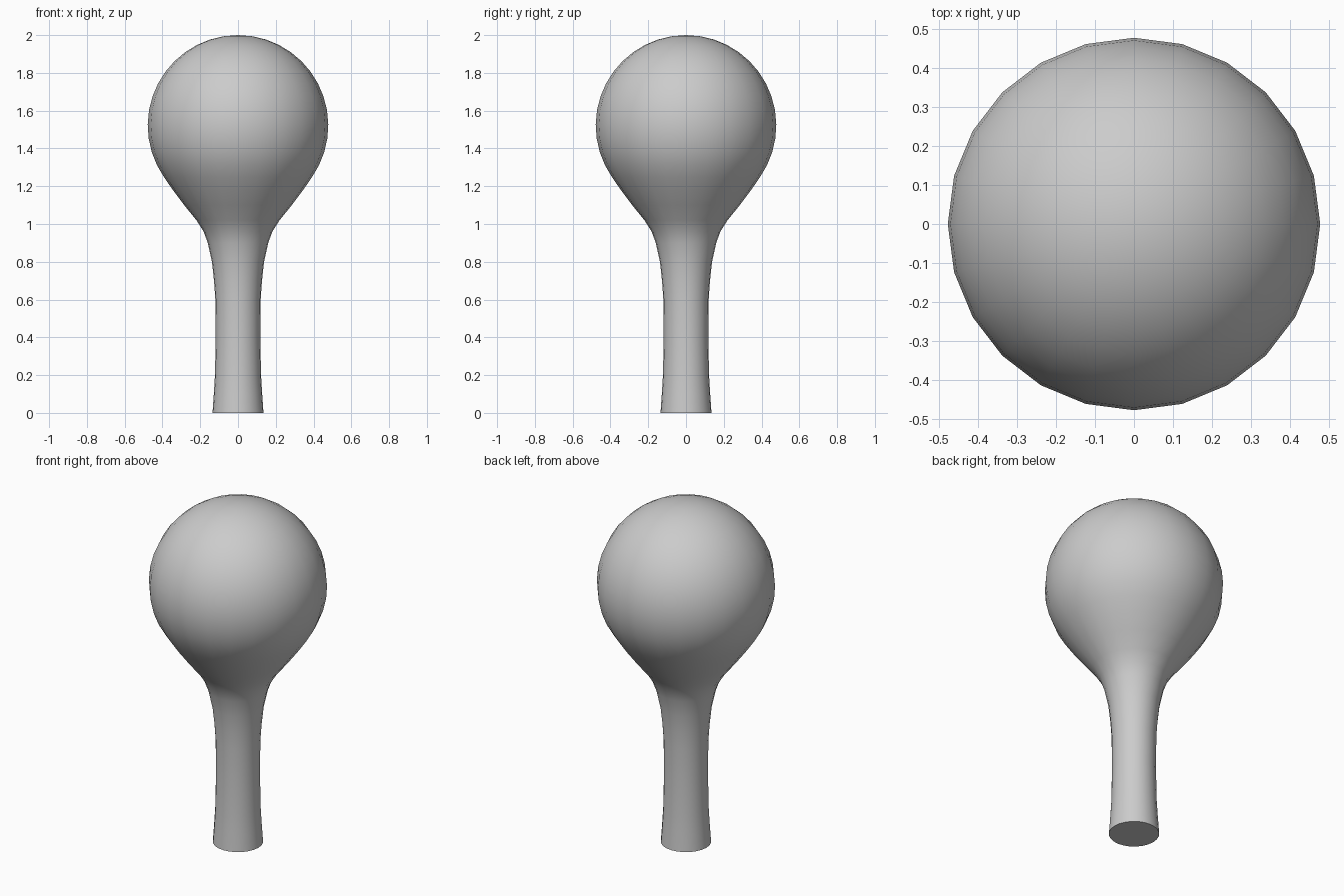
import bpy, bmesh
from math import sin, cos, pi, radians

SIDES = 24
HEAD_Z, HEAD_R = 1.522, 0.478

cube = bpy.data.objects.get("Cube")
if cube:
    bpy.data.objects.remove(cube, do_unlink=True)

grey = bpy.data.materials.new("plain_grey")
grey.use_nodes = True
colour = (0.6, 0.6, 0.6, 1)
grey.diffuse_color = colour
grey.node_tree.nodes["Principled BSDF"].inputs["Base Color"].default_value = colour

# Stem and flared neck as (radius, height), then the round head up to its pole
profile = [(0.135, 0), (0.128, 0.1), (0.122, 0.2), (0.118, 0.4), (0.12, 0.6),
           (0.127, 0.7), (0.138, 0.8), (0.16, 0.9), (0.182, 0.96),
           (0.22, 1.02), (0.285, 1.1), (0.345, 1.18)]
STEPS = 14
start = radians(-35)
for i in range(STEPS):
    a = start + (pi / 2 - start) * i / STEPS
    profile.append((HEAD_R * cos(a), HEAD_Z + HEAD_R * sin(a)))

# Lathe the profile into rings
bm = bmesh.new()
rings = [[bm.verts.new((r * cos(2 * pi * k / SIDES), r * sin(2 * pi * k / SIDES), z))
          for k in range(SIDES)] for r, z in profile]
pole = bm.verts.new((0, 0, HEAD_Z + HEAD_R))
for low, high in zip(rings, rings[1:]):
    for k in range(SIDES):
        n = (k + 1) % SIDES
        bm.faces.new((low[k], low[n], high[n], high[k]))
for k in range(SIDES):
    bm.faces.new((rings[-1][k], rings[-1][(k + 1) % SIDES], pole))

# Flat base
bm.faces.new(rings[0][::-1])

mesh = bpy.data.meshes.new("round_head_on_stem")
bm.to_mesh(mesh)
bm.free()
mesh.materials.append(grey)
body = bpy.data.objects.new("round_head_on_stem", mesh)
bpy.context.collection.objects.link(body)
bpy.ops.object.select_all(action="DESELECT")
body.select_set(True)
bpy.context.view_layer.objects.active = body
bpy.ops.object.shade_smooth_by_angle(angle=radians(40))
